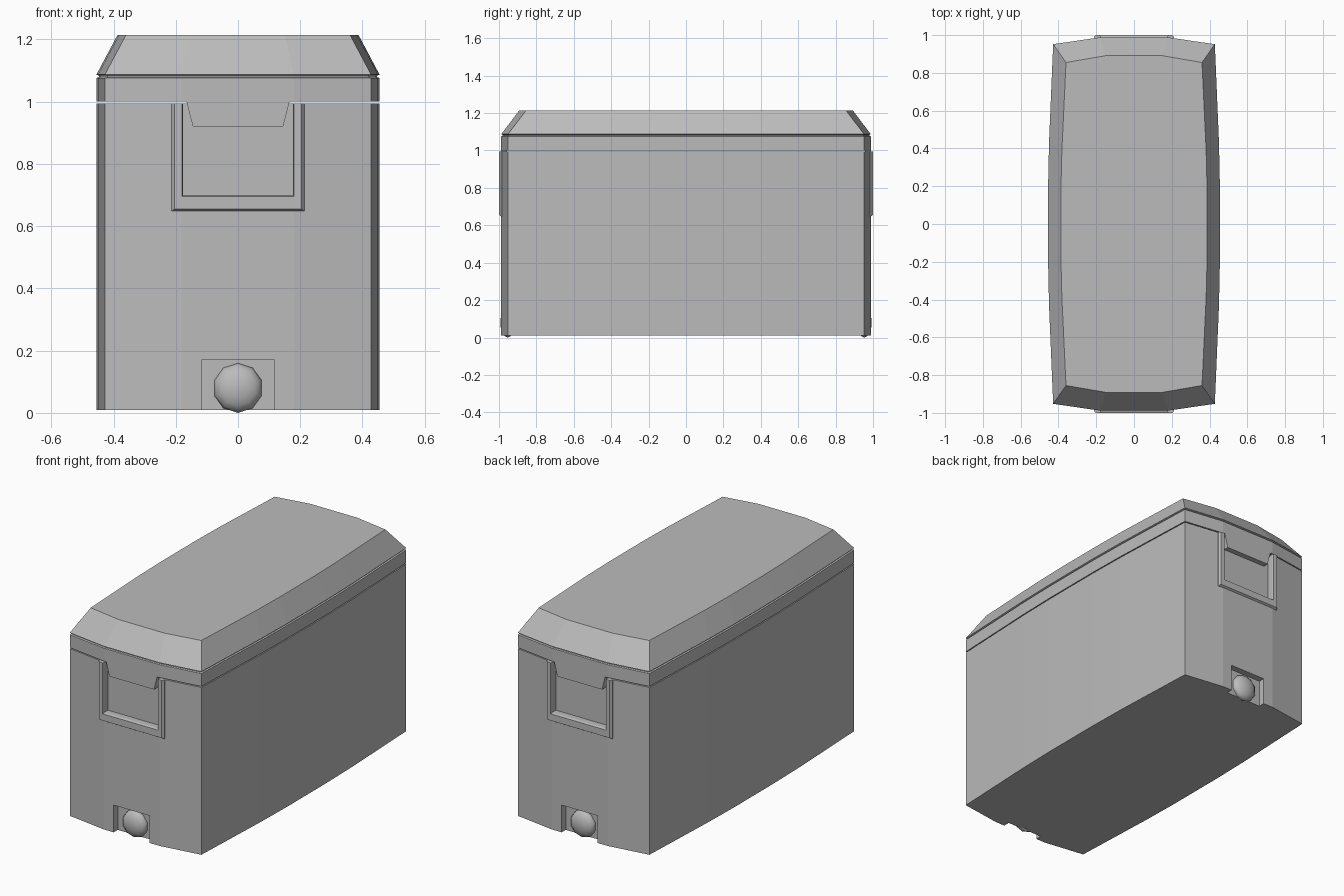
import bpy, bmesh, math
from mathutils import Matrix, Vector

if "Cube" in bpy.data.objects:
    bpy.data.objects.remove(bpy.data.objects["Cube"])

grey = bpy.data.materials.new("plain grey")
grey.use_nodes = True
COLOUR = (0.5, 0.5, 0.5, 1)
grey.diffuse_color = COLOUR
grey.node_tree.nodes["Principled BSDF"].inputs["Base Color"].default_value = COLOUR


def finish(bm, name, turn=0.0, smooth=True):
    """Turn a bmesh into a named object, rotated about z."""
    bmesh.ops.recalc_face_normals(bm, faces=bm.faces)
    bmesh.ops.rotate(bm, verts=bm.verts, cent=(0, 0, 0), matrix=Matrix.Rotation(turn, 3, 'Z'))
    mesh = bpy.data.meshes.new(name)
    bm.to_mesh(mesh)
    bm.free()
    obj = bpy.data.objects.new(name, mesh)
    bpy.context.collection.objects.link(obj)
    mesh.materials.append(grey)
    if smooth:
        bpy.ops.object.select_all(action='DESELECT')
        obj.select_set(True)
        bpy.context.view_layer.objects.active = obj
        bpy.ops.object.shade_smooth_by_angle(angle=math.radians(20))
    return obj


def outline(dx, dy, z):
    """Bowed rectangle: four sides swelling slightly in the middle."""
    hx, hy = 0.428 - dx, 0.952 - dy
    quarter = []
    for t in (-1, -0.42, 0.42):
        quarter.append((t * hx, -hy - (0.036 if abs(t) < 1 else 0)))
    for t in (-1, -0.45, -0.2, 0.2, 0.45):
        bulge = {1: 0, 0.45: 0.022, 0.2: 0.027}[abs(t)]
        quarter.append((hx + bulge, t * hy))
    return [(x, y, z) for x, y in quarter] + [(-x, -y, z) for x, y in quarter]


def loft(rings):
    """Join a stack of matching rings and cap both ends."""
    bm = bmesh.new()
    rows = [[bm.verts.new(p) for p in ring] for ring in rings]
    n = len(rows[0])
    for a, b in zip(rows, rows[1:]):
        for i in range(n):
            j = (i + 1) % n
            bm.faces.new((a[i], a[j], b[j], b[i]))
    bm.faces.new(rows[0])
    bm.faces.new(rows[-1])
    return bm


def slab(points, back, front):
    """Extrude an x-z polygon between two depths."""
    return loft([[(x, y, z) for x, z in points] for y in (back, front)])


def rect(w, low, high):
    return [(-w, low), (w, low), (w, high), (-w, high)]


def u_shape(outer, inner, low, floor, top):
    return [(-outer, low), (outer, low), (outer, top), (inner, top),
            (inner, floor), (-inner, floor), (-inner, top), (-outer, top)]


# Tub
tub = finish(loft([outline(0, 0, 0.01), outline(0, 0, 0.994)]), "tub", smooth=False)

# Recesses under the latches and around the drain plugs
for turn in (0, math.pi):
    for name, shape, depth in (("latch_cutter", rect(0.177, 0.70, 1.05), 0.955),
                               ("drain_cutter", rect(0.117, -0.05, 0.17), 0.95)):
        cutter = finish(slab(shape, -depth, -1.1), name, turn, smooth=False)
        cutter.hide_render = True
        cut = tub.modifiers.new(name, 'BOOLEAN')
        cut.operation = 'DIFFERENCE'
        cut.solver = 'EXACT'
        cut.object = cutter
depsgraph = bpy.context.evaluated_depsgraph_get()
baked = bpy.data.meshes.new_from_object(tub.evaluated_get(depsgraph))
tub.modifiers.clear()
tub.data = baked
for obj in [o for o in bpy.data.objects if "cutter" in o.name]:
    bpy.data.objects.remove(obj)

# Lid: upright band, thin groove, sloping crown
finish(loft([outline(0, 0, 1.0), outline(0, 0, 1.076),
             outline(0.008, 0.008, 1.079), outline(0.008, 0.008, 1.084),
             outline(0, 0, 1.087), outline(0.068, 0.097, 1.215)]), "lid", smooth=False)

for side, turn in (("front", 0), ("back", math.pi)):
    # Raised rim around the latch recess
    wide = u_shape(0.213, 0.177, 0.648, 0.70, 0.994)
    slim = u_shape(0.204, 0.18, 0.655, 0.695, 0.994)
    rim = loft([[(x, y, z) for x, z in shape]
                for shape, y in ((wide, -0.975), (wide, -0.988), (slim, -1.0))])
    finish(rim, side + "_latch_rim", turn, smooth=False)

    # Lid tab hanging into the recess
    tab = [(-0.145, 0.92), (0.145, 0.92), (0.168, 1.01), (-0.168, 1.01)]
    finish(slab(tab, -0.956, -0.988), side + "_lid_tab", turn, smooth=False)

    # Domed drain plug
    bm = bmesh.new()
    bmesh.ops.create_uvsphere(bm, u_segments=10, v_segments=8, radius=0.08)
    bmesh.ops.scale(bm, vec=(1, 1, 0.5), verts=bm.verts)
    bmesh.ops.rotate(bm, verts=bm.verts, cent=(0, 0, 0), matrix=Matrix.Rotation(math.pi / 2, 3, 'X'))
    bmesh.ops.translate(bm, verts=bm.verts, vec=Vector((0, -0.953, 0.08)))
    for f in bm.faces:
        f.smooth = True
    finish(bm, side + "_drain_plug", turn, smooth=False)
